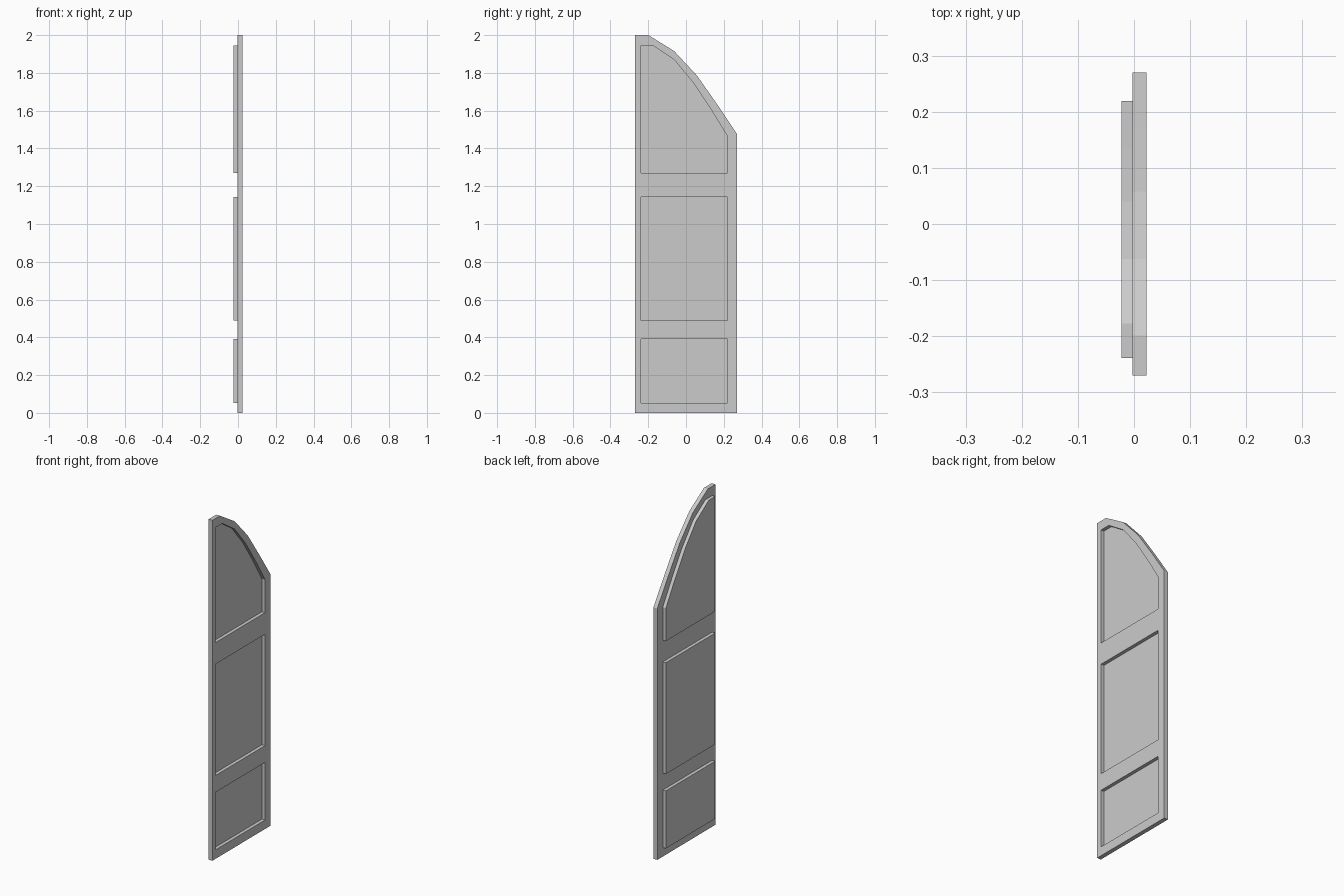
import bpy, bmesh

if "Cube" in bpy.data.objects:
    bpy.data.objects.remove(bpy.data.objects["Cube"])

# Profiles in (y, z): door outline and the three pressed panels
OUTLINE = [(-0.27, 0), (0.27, 0), (0.27, 1.477), (0.17, 1.626), (0.058, 1.786),
           (-0.062, 1.915), (-0.199, 2), (-0.27, 2)]


def rect(z0, z1):
    return [(-0.239, z0), (0.219, z0), (0.219, z1), (-0.239, z1)]


PANELS = [
    rect(0.053, 0.391),
    rect(0.49, 1.144),
    [(-0.239, 1.271), (0.219, 1.271), (0.219, 1.465), (0.134, 1.604),
     (0.04, 1.746), (-0.062, 1.869), (-0.177, 1.946), (-0.239, 1.946)],
]
FRONT, BACK, PRESS = 0.0225, -0.0025, -0.02

bm = bmesh.new()


def loop(profile, x):
    return [bm.verts.new((x, y, z)) for y, z in profile]


def wall(a, b):
    n = len(a)
    for i in range(n):
        j = (i + 1) % n
        bm.faces.new((a[i], a[j], b[j], b[i]))


def ring_edges(vs):
    return [bm.edges.new((vs[i], vs[(i + 1) % len(vs)])) for i in range(len(vs))]


# Frame sheet with openings, on both sides, with panels shifted towards -x
rims = []
for x in (FRONT, BACK):
    outer = loop(OUTLINE, x)
    rims.append(outer)
    edges = ring_edges(outer)
    holes = [loop(p, x) for p in PANELS]
    for h in holes:
        edges += ring_edges(h)
    bmesh.ops.triangle_fill(bm, edges=edges, use_beauty=True)
    for h, p in zip(holes, PANELS):
        floor = loop(p, x + PRESS)
        bm.faces.new(floor)
        wall(h, floor)

# Outer edge of the door
wall(*rims)
bmesh.ops.recalc_face_normals(bm, faces=bm.faces[:])

mesh = bpy.data.meshes.new("door_leaf")
bm.to_mesh(mesh)
bm.free()
bpy.context.collection.objects.link(bpy.data.objects.new("door_leaf", mesh))
